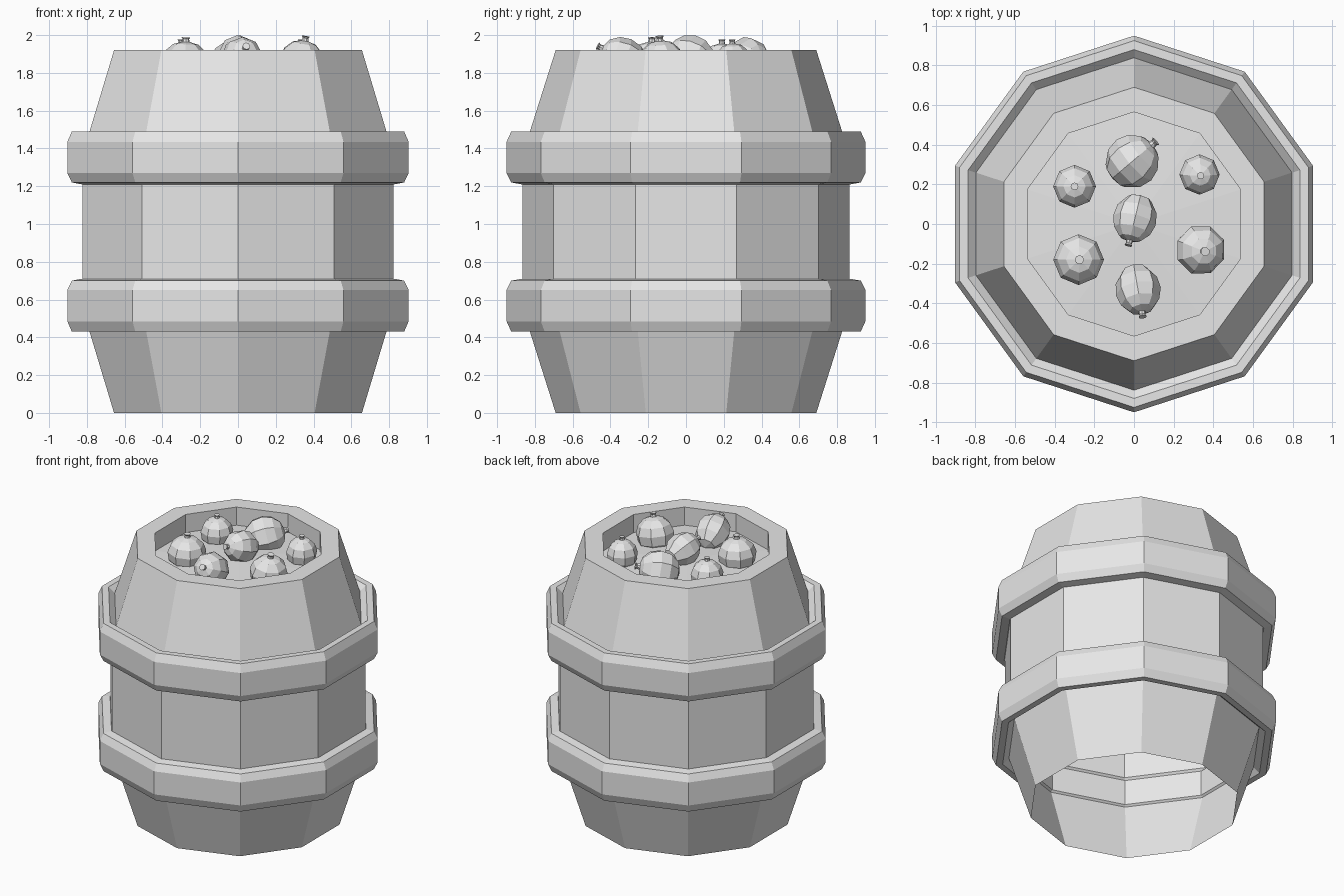
import bpy
import bmesh
import math
from mathutils import Matrix, Vector

if "Cube" in bpy.data.objects:
    bpy.data.objects.remove(bpy.data.objects["Cube"], do_unlink=True)

grey = bpy.data.materials.new("plain_grey")
grey.use_nodes = True
grey.diffuse_color = (0.8, 0.8, 0.8, 1)
grey.node_tree.nodes["Principled BSDF"].inputs["Base Color"].default_value = (0.8, 0.8, 0.8, 1)


def lathe(name, profile, sides, closed=False):
    """Turn (radius, height) points around z; radius 0 makes a pole."""
    bm = bmesh.new()
    rows = []
    for r, z in profile:
        if r == 0:
            rows.append([bm.verts.new((0, 0, z))] * sides)
        else:
            angles = [math.pi / 2 + math.tau * k / sides for k in range(sides)]
            rows.append([bm.verts.new((r * math.cos(a), r * math.sin(a), z)) for a in angles])
    pairs = list(zip(rows, rows[1:]))
    if closed:
        pairs.append((rows[-1], rows[0]))
    for low, high in pairs:
        for k in range(sides):
            n = (k + 1) % sides
            corners = [low[k], low[n], high[n], high[k]]
            bm.faces.new(list(dict.fromkeys(corners)))
    mesh = bpy.data.meshes.new(name)
    bm.to_mesh(mesh)
    bm.free()
    mesh.materials.append(grey)
    obj = bpy.data.objects.new(name, mesh)
    bpy.context.collection.objects.link(obj)
    return obj


# Barrel shell: open below, thick rim and a shallow raised lid inside the top
lathe("barrel", [(0.69, 0), (0.866, 0.555), (0.866, 1.365), (0.69, 1.92),
                 (0.565, 1.92), (0.565, 1.79), (0, 1.82)], 10)

# Chamfered hoops, the upper one mirrored from the lower one
hoop = [(0.925, 0.43), (0.95, 0.485), (0.95, 0.65), (0.925, 0.70),
        (0.87, 0.71), (0.825, 0.66), (0.825, 0.48), (0.88, 0.43)]
lathe("lower_hoop", hoop, 10, closed=True)
lathe("upper_hoop", [(r, 1.92 - z) for r, z in reversed(hoop)], 10, closed=True)

# Fruit: faceted round body with a short stem, unit sized along z
fruit = [(0, -1), (0.55, -0.85), (0.92, -0.4), (1, 0.1), (0.85, 0.55),
         (0.52, 0.88), (0.16, 0.99), (0.13, 1.12), (0.18, 1.2), (0, 1.2)]

# Each fruit: centre, axis to the top of its body, radius
fruits = [
    ((-0.30, 0.19, 1.85), (0, 0, 0.105), 0.108),
    ((0.33, 0.25, 1.85), (0.005, -0.005, 0.105), 0.102),
    ((0.335, -0.13, 1.85), (0.02, -0.008, 0.12), 0.128),
    ((-0.28, -0.18, 1.85), (0.004, 0, 0.115), 0.128),
    ((-0.01, 0.315, 1.855), (0.10, 0.085, 0.03), 0.135),
    ((0.005, 0.03, 1.89), (-0.028, -0.115, 0.035), 0.11),
    ((0.02, -0.33, 1.87), (0.02, -0.115, 0.06), 0.115),
]
for number, (centre, axis, radius) in enumerate(fruits, 1):
    axis = Vector(axis)
    obj = lathe(f"fruit_{number}", fruit, 8)
    turn = axis.to_track_quat("Z", "Y").to_matrix().to_4x4()
    size = Matrix.Diagonal((radius, radius, axis.length, 1))
    obj.data.transform(Matrix.Translation(centre) @ turn @ size)
